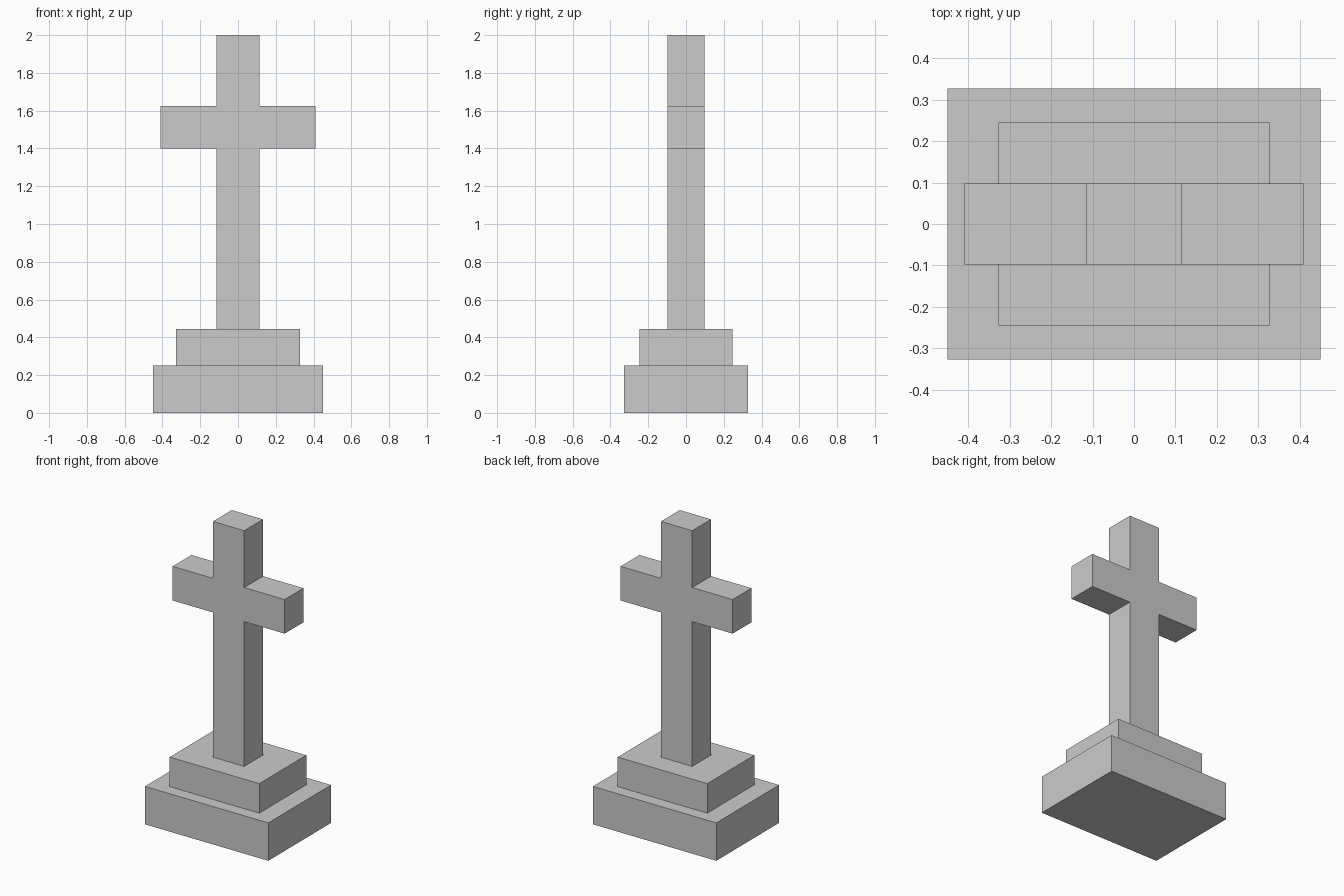
import bpy
import bmesh

cube = bpy.data.objects.get("Cube")
if cube:
    bpy.data.objects.remove(cube, do_unlink=True)

stone = bpy.data.materials.new("grey_stone")
stone.use_nodes = True
colour = (0.6, 0.6, 0.6, 1)
stone.diffuse_color = colour
stone.node_tree.nodes["Principled BSDF"].inputs["Base Color"].default_value = colour


def extrude_profile(name, profile, half_depth):
    """Extrude an outline in the xz plane along y, centred on y = 0."""
    bm = bmesh.new()
    face = bm.faces.new([bm.verts.new((x, -half_depth, z)) for x, z in profile])
    result = bmesh.ops.extrude_face_region(bm, geom=[face])
    verts = [v for v in result["geom"] if isinstance(v, bmesh.types.BMVert)]
    bmesh.ops.translate(bm, verts=verts, vec=(0, 2 * half_depth, 0))
    bmesh.ops.recalc_face_normals(bm, faces=bm.faces)
    mesh = bpy.data.meshes.new(name)
    bm.to_mesh(mesh)
    bm.free()
    mesh.materials.append(stone)
    obj = bpy.data.objects.new(name, mesh)
    bpy.context.collection.objects.link(obj)
    return obj


def block(name, half_width, half_depth, bottom, top):
    outline = [(-half_width, bottom), (half_width, bottom),
               (half_width, top), (-half_width, top)]
    return extrude_profile(name, outline, half_depth)


# Stepped base
block("lower_step", 0.45, 0.327, 0, 0.25)
block("upper_step", 0.327, 0.245, 0.25, 0.445)

# Cross: right half of the outline, mirrored to close the shape
shaft, arm = 0.114, 0.409
half = [(shaft, 0.445), (shaft, 1.4), (arm, 1.4),
        (arm, 1.625), (shaft, 1.625), (shaft, 2)]
extrude_profile("cross", half + [(-x, z) for x, z in reversed(half)], 0.098)
